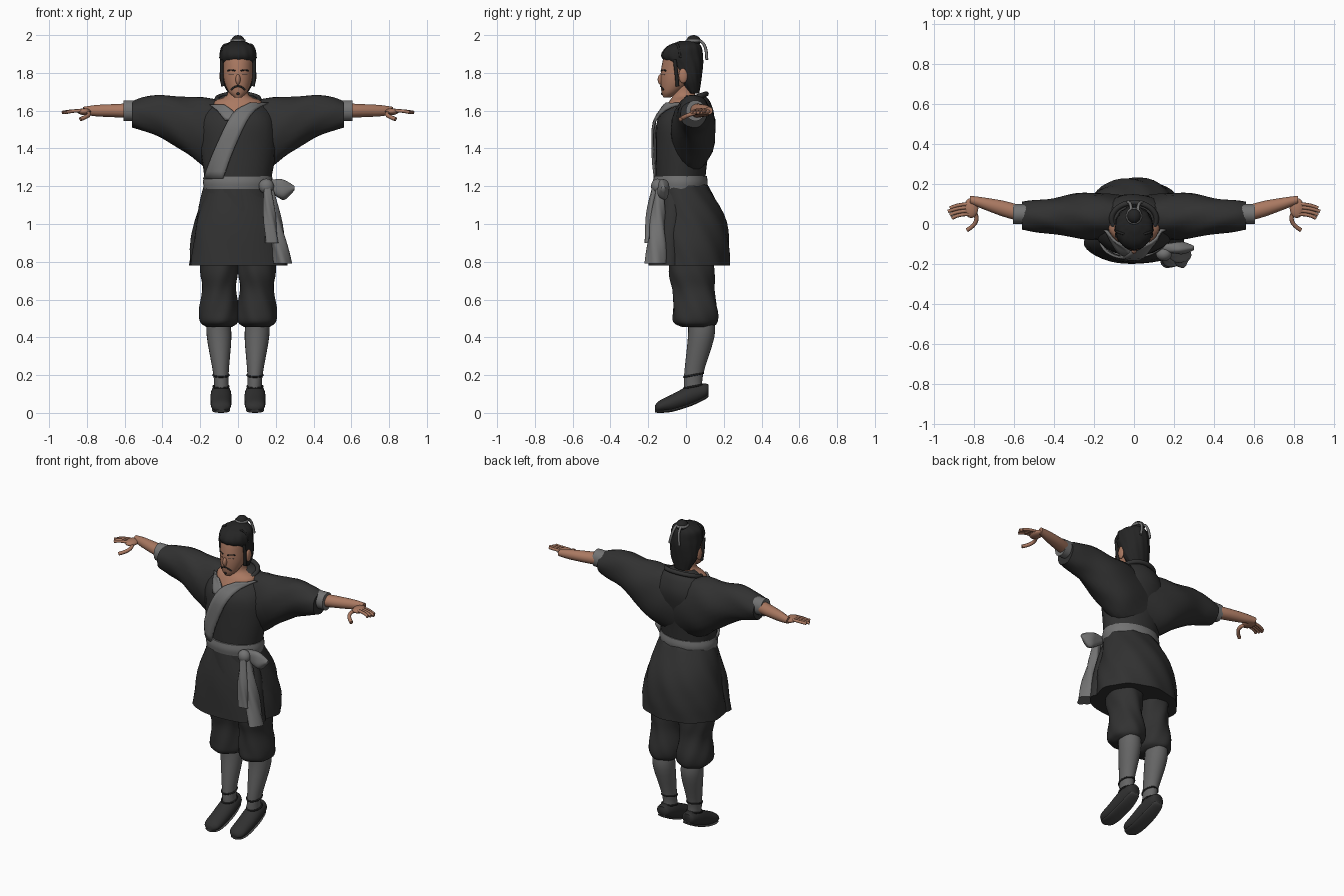
import bpy, bmesh, math
from mathutils import Matrix, Vector

cube = bpy.data.objects.get("Cube")
if cube:
    bpy.data.objects.remove(cube, do_unlink=True)


def material(name, red, green, blue):
    mat = bpy.data.materials.new(name)
    mat.use_nodes = True
    colour = (red, green, blue, 1)
    mat.diffuse_color = colour
    bsdf = next(node for node in mat.node_tree.nodes if node.type == 'BSDF_PRINCIPLED')
    bsdf.inputs["Base Color"].default_value = colour
    bsdf.inputs["Roughness"].default_value = .9
    return mat


def grey(name, value):
    return material(name, value, value, value)


CLOTH = grey("dark cloth", .031)
TRIM = grey("grey trim", .17)
LEGGING = grey("grey legging", .13)
HAIR = grey("black hair", .018)
SHOE = grey("shoe cloth", .03)
SOLE = grey("shoe sole", .06)
SKIN = material("skin", .4, .19, .12)


def link(name, mesh, mat):
    mesh.materials.clear()
    mesh.materials.append(mat)
    ob = bpy.data.objects.new(name, mesh)
    bpy.context.collection.objects.link(ob)
    return ob


def finish(name, bm, mat):
    """Turn a bmesh into an object that is smooth except at sharp hems."""
    bmesh.ops.recalc_face_normals(bm, faces=bm.faces)
    mesh = bpy.data.meshes.new(name)
    bm.to_mesh(mesh)
    bm.free()
    for poly in mesh.polygons:
        poly.use_smooth = True
    mesh.set_sharp_from_angle(angle=math.radians(60))
    return link(name, mesh, mat)


def smooth(rows, steps=4):
    """Pass a smooth spline through rows of any width."""
    rows = [Vector(row) for row in rows]
    ends = [rows[0] * 2 - rows[1], *rows, rows[-1] * 2 - rows[-2]]
    dense = []
    for a, b, c, d in zip(ends, ends[1:], ends[2:], ends[3:]):
        for step in range(steps):
            f = step / steps
            bend = (a * 2 - b * 5 + c * 4 - d) * f + (b * 3 - a - c * 3 + d) * f * f
            dense.append(b + (c - a + bend) * f / 2)
    return dense + [rows[-1]]


def bridge(bm, loops, closed):
    """Join successive vertex rows with quads."""
    count = len(loops[0])
    for p, q in zip(loops, loops[1:]):
        for i in range(count if closed else count - 1):
            j = (i + 1) % count
            bm.faces.new((p[i], p[j], q[j], q[i]))


def loft(name, rows, mat, axis='Z', side=1, across=0, lean=0, sides=24, fold=0, waves=7):
    """Skin ellipses (position, centre, radius, radius) along an axis, with cloth folds."""
    bm = bmesh.new()
    loops = []
    for t, centre, wide, deep in smooth(rows):
        loop = []
        for i in range(sides):
            angle = math.tau * i / sides
            swell = 1 + fold * math.sin(waves * angle + 25 * t)
            u = across + lean * t + wide * swell * math.cos(angle)
            v = centre + deep * swell * math.sin(angle)
            x, y, z = {'Z': (u, v, t), 'X': (t, u, v), 'Y': (u, t, v)}[axis]
            loop.append(bm.verts.new((x * side, y, z)))
        loops.append(loop)
    bridge(bm, loops, True)
    bm.faces.new(loops[0])
    bm.faces.new(loops[-1])
    finish(name, bm, mat)


def ball(name, centre, size, mat):
    bm = bmesh.new()
    place = Matrix.Translation(centre) @ Matrix.Diagonal((*size, 1))
    bmesh.ops.create_uvsphere(bm, u_segments=20, v_segments=12, radius=1, matrix=place)
    finish(name, bm, mat)


def tube(name, points, radius, mat, cyclic=False):
    """Round cord along a smooth path, turned into a mesh."""
    curve = bpy.data.curves.new(name, 'CURVE')
    curve.dimensions = '3D'
    curve.bevel_depth = radius
    curve.bevel_resolution = 2
    curve.use_fill_caps = True
    spline = curve.splines.new('NURBS')
    spline.points.add(len(points) - 1)
    for point, co in zip(spline.points, points):
        point.co = (*co, 1)
    spline.order_u = 3
    spline.resolution_u = 6
    spline.use_endpoint_u = not cyclic
    spline.use_cyclic_u = cyclic
    path = bpy.data.objects.new(name + "_path", curve)
    bpy.context.collection.objects.link(path)
    graph = bpy.context.evaluated_depsgraph_get()
    mesh = bpy.data.meshes.new_from_object(path.evaluated_get(graph))
    bpy.data.objects.remove(path, do_unlink=True)
    link(name, mesh, mat)


def hoop(name, centre, wide, deep, radius, mat, tilt=0):
    """Cord tied in a ring, raised at the back by the tilt."""
    turns = [math.tau * i / 12 for i in range(12)]
    points = [Vector(centre) + Vector((wide * math.cos(a), deep * math.sin(a), tilt * math.sin(a))) for a in turns]
    tube(name, points, radius, mat, True)


def front(table, x, z):
    """Front y of a lofted body at x, z."""
    rows = smooth(table)
    for low, high in zip(rows, rows[1:]):
        if low[0] <= z <= high[0]:
            _, centre, wide, deep = low.lerp(high, (z - low[0]) / (high[0] - low[0]))
            return centre - deep * math.sqrt(max(0, 1 - (x / wide) ** 2))
    return 0


def ribbon(name, path, half, mat, lift):
    """Cloth strip lying on the chest along (x, z) points."""
    bm = bmesh.new()
    rows = []
    for x, z in smooth(path):
        columns = [x + half * k / 2 for k in range(-2, 3)]
        rows.append([bm.verts.new((u, min(front(TORSO, u, z), front(NECK, u, z)) - lift, z)) for u in columns])
    bridge(bm, rows, False)
    solid = finish(name, bm, mat).modifiers.new("thickness", 'SOLIDIFY')
    solid.thickness = .012
    solid.offset = 0


# Jacket, neck and skirt
TORSO = [(1.2, -.03, .17, .13), (1.4, -.02, .2, .14), (1.55, 0, .2, .15), (1.64, .03, .14, .1), (1.68, .04, .08, .06)]
NECK = [(1.54, -.07, .08, .08), (1.64, -.01, .13, .085), (1.68, -.01, .06, .06), (1.75, -.01, .05, .05)]
loft("jacket_body", TORSO, CLOTH, fold=.01)
loft("neck", NECK, SKIN)
loft("jacket_skirt", [(1.23, -.03, .17, .13), (1.05, .01, .22, .19), (.9, .02, .25, .21), (.78, .02, .26, .21)],
     CLOTH, sides=48, fold=.02, waves=9)
loft("skirt_front_panel", [(1.2, -.05, .16, .11), (1, -.08, .22, .11), (.78, -.09, .25, .11)],
     CLOTH, sides=36, fold=.01, waves=6)

# Crossed collar
ribbon("collar_under", [(-.11, 1.63), (-.07, 1.6), (-.03, 1.55)], .04, TRIM, .012)
ribbon("collar_band", [(.11, 1.64), (.02, 1.58), (-.07, 1.4), (-.13, 1.24)], .05, TRIM, .018)
hoop("collar_back", (0, .025, 1.66), .115, .085, .014, CLOTH, .03)

# Belt and sash
loft("belt", [(1.185, -.03, .18, .14), (1.22, -.03, .185, .145), (1.255, -.03, .18, .14)], TRIM, sides=32)
ball("sash_knot", (.15, -.15, 1.2), (.04, .035, .04), TRIM)
loft("sash_loop", [(.14, 1.21, .02, .02), (.21, 1.19, .03, .05), (.25, 1.18, .03, .05), (.3, 1.19, .01, .01)],
     TRIM, 'X', across=-.12, fold=.06, waves=4)
loft("sash_tail_front", [(1.2, -.16, .02, .02), (1.05, -.19, .03, .02), (.9, -.2, .035, .02)],
     TRIM, across=.25, lean=-.08, fold=.12, waves=4)
loft("sash_tail_side", [(1.2, -.14, .02, .02), (1, -.15, .035, .04), (.79, -.16, .045, .055)],
     TRIM, across=.38, lean=-.18, fold=.12, waves=4)

for s, label in ((1, "left_"), (-1, "right_")):
    # Sleeve, cuff and arm
    loft(label + "sleeve", [(0, 1.46, .09, .18), (.15, 1.48, .115, .19), (.27, 1.52, .115, .15), (.4, 1.57, .09, .115),
                            (.5, 1.58, .08, .09), (.56, 1.58, .07, .07)],
         CLOTH, 'X', s, across=.04, fold=.025, waves=5)
    loft(label + "cuff", [(.54, 1.6, .05, .055), (.605, 1.6, .05, .055)], TRIM, 'X', s, across=.05)
    loft(label + "forearm", [(.55, 1.6, .04, .04), (.65, 1.6, .04, .035), (.75, 1.6, .03, .03), (.82, 1.6, .02, .02)],
         SKIN, 'X', s, across=-.1, lean=.27)
    ball(label + "palm", (s * .815, .08, 1.595), (.036, .05, .018), SKIN)
    for i in range(4):
        y = .1 - .017 * i
        reach = .93 - .01 * abs(i - 1)
        tube(label + "finger", [(s * .82, y, 1.6), (s * .88, y, 1.6), (s * reach, y - .02, 1.59)], .009, SKIN)
    tube(label + "thumb", [(s * .8, .06, 1.59), (s * .765, .01, 1.58), (s * .835, -.03, 1.555)], .011, SKIN)

    # Trousers, legging and cords
    loft(label + "trouser", [(.9, .03, .09, .11), (.75, .03, .1, .12), (.65, .04, .09, .11), (.54, .05, .105, .12),
                             (.48, .05, .1, .115), (.455, .06, .07, .08)],
         CLOTH, side=s, across=.1, sides=36, fold=.03, waves=6)
    loft(label + "legging", [(.5, .08, .06, .07), (.4, .08, .065, .07), (.2, .04, .04, .05), (.1, .04, .04, .05)],
         LEGGING, side=s, across=.08, lean=.05)
    for z in (.2, .14):
        hoop(label + "ankle_cord", (s * .09, .04, z), .043, .053, .005, HAIR, .01)

    # Pitched shoe with its sole
    shoe = [(-.165, .025, .02, .015), (-.14, .035, .05, .03), (-.07, .055, .055, .045), (.03, .095, .055, .055),
            (.1, .115, .045, .04), (.12, .12, .03, .03)]
    sole = [(y, z - deep * .9, wide * .85, .008) for y, z, wide, deep in shoe]
    loft(label + "shoe", shoe, SHOE, 'Y', s, across=.09)
    loft(label + "sole", sole, SOLE, 'Y', s, across=.09)

# Head and hair
HEAD = [(1.67, -.1, .02, .02), (1.7, -.08, .05, .05), (1.76, -.045, .075, .09), (1.83, -.03, .08, .1),
        (1.9, -.02, .08, .09), (1.95, -.02, .03, .04)]
loft("head", HEAD, SKIN)
loft("hair", [(1.69, .04, .05, .03), (1.76, .02, .085, .06), (1.84, 0, .093, .09), (1.89, -.02, .095, .11),
              (1.94, -.01, .085, .09), (1.97, .01, .03, .04)], HAIR, sides=52, fold=.02, waves=13)
ball("hair_bun", (0, .04, 1.968), (.036, .038, .032), HAIR)
hoop("bun_tie", (0, .04, 1.97), .034, .036, .008, TRIM)
for x in (-.015, .02):
    tube("tie_end", [(x, .07, 1.97), (x, .11, 1.96), (x * 2, .11, 1.87)], .008, TRIM)

# Face
ball("nose", (0, -.134, 1.765), (.013, .016, .028), SKIN)
ball("beard_tuft", (0, -.125, 1.69), (.008, .007, .008), HAIR)


def face_line(name, points, radius, side):
    tube(name, [(side * x, front(HEAD, x, z), z) for x, z in points], radius, HAIR)


for s in (1, -1):
    face_line("eyebrow", [(.015, 1.81), (.035, 1.82), (.055, 1.81)], .004, s)
    face_line("eye", [(.02, 1.79), (.05, 1.79)], .002, s)
    face_line("moustache", [(0, 1.73), (.02, 1.73), (.035, 1.71)], .005, s)
    ball("ear", (s * .086, -.015, 1.785), (.012, .024, .04), SKIN)
    tube("side_lock", [(s * .085, -.06, 1.87), (s * .09, -.05, 1.8), (s * .08, -.045, 1.73)], .01, HAIR)
    tube("loose_strand", [(s * .05, -.05, 1.95), (s * .09, -.04, 1.96), (s * .094, -.03, 1.88)], .006, HAIR)
